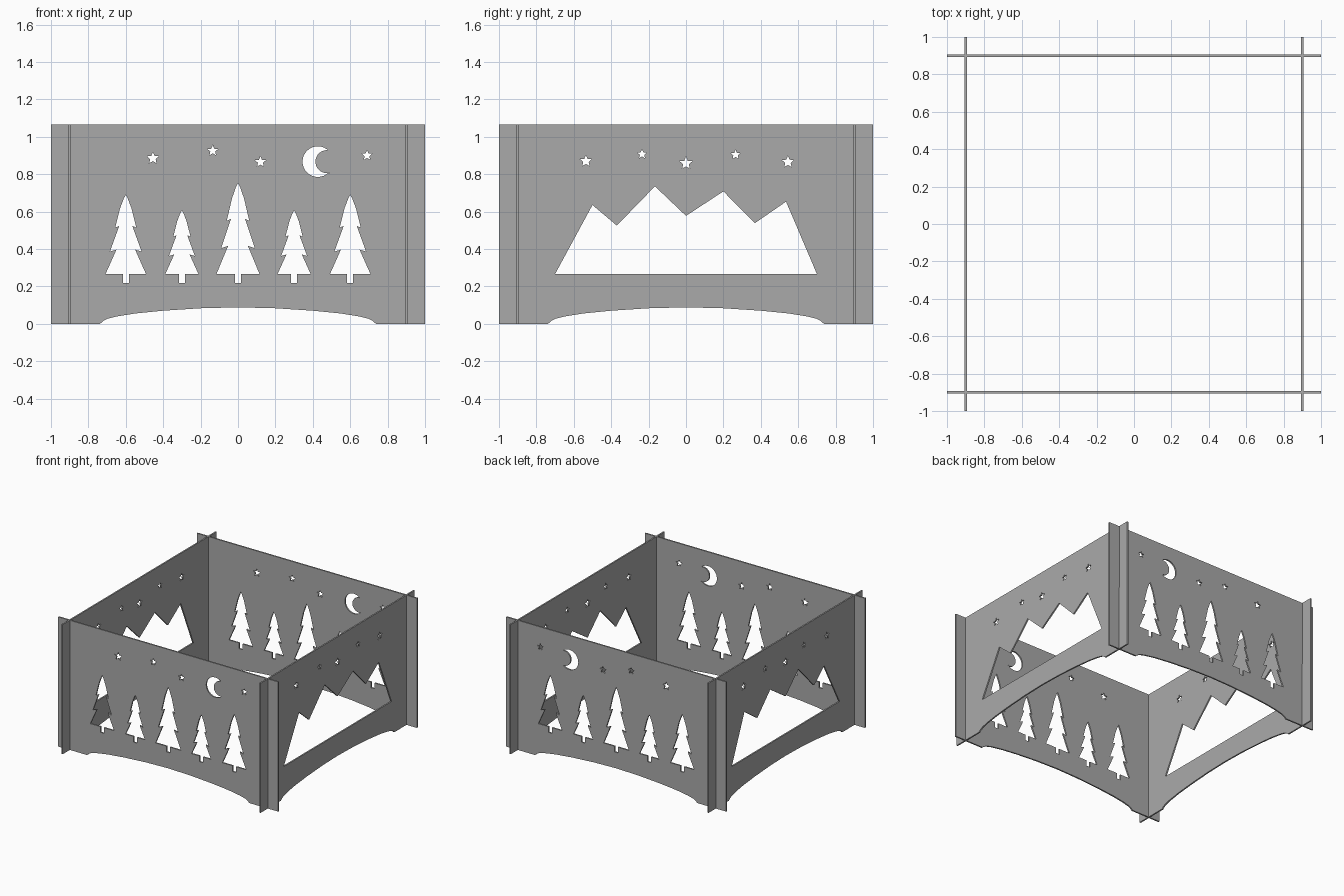
import bpy
from math import sin, cos, pi, radians
from mathutils import Matrix

cube = bpy.data.objects.get("Cube")
if cube:
    bpy.data.objects.remove(cube, do_unlink=True)

HEIGHT = 1.065
THICK = 0.012
OFFSET = 0.9
SLOT = 0.007      # half width of the interlocking slots
MID = HEIGHT / 2

steel = bpy.data.materials.new("grey steel")
steel.use_nodes = True
colour = (0.4, 0.4, 0.4, 1)
steel.diffuse_color = colour
steel.node_tree.nodes["Principled BSDF"].inputs["Base Color"].default_value = colour


def mirrored(half):
    """Close a right-hand half profile with its mirror image."""
    return half + [(-x, z) for x, z in reversed(half) if x > 0]


def arc(cx, cz, r, start, end, steps=24):
    angles = [radians(start + (end - start) * i / steps) for i in range(steps + 1)]
    return [(cx + r * cos(a), cz + r * sin(a)) for a in angles]


def star(cx, cz, r):
    radii = [r if i % 2 == 0 else r * 0.45 for i in range(10)]
    return [(cx + q * sin(i * pi / 5), cz + q * cos(i * pi / 5))
            for i, q in enumerate(radii)]


def tree(cx, width, height):
    base = 0.266
    crown = [(0, 0.487), (0.012, 0.462), (0.032, 0.405), (0.06, 0.285),
             (0.037, 0.296), (0.09, 0.138), (0.053, 0.15), (0.115, 0)]
    half = [(x * width, base + z * height) for x, z in crown]
    half += [(0.016, base), (0.016, 0.219)]
    return [(cx + x, z) for x, z in mirrored(half)]


def moon():
    outer = arc(0.427, 0.867, 0.082, 45, 315)
    inner = arc(0.4755, 0.867, 0.0615, 283, 77)
    return outer + inner


def outline(slot_on_top):
    """Panel edge with an arched foot and a half-height slot near each end."""
    arch = [(0, 0.088), (0.2, 0.083), (0.4, 0.07), (0.55, 0.055), (0.65, 0.039),
            (0.70, 0.026), (0.722, 0.014), (0.737, 0)]
    a, b = OFFSET - SLOT, OFFSET + SLOT
    bottom = [] if slot_on_top else [(a, 0), (a, MID), (b, MID), (b, 0)]
    top = [(b, HEIGHT), (b, MID), (a, MID), (a, HEIGHT)] if slot_on_top else []
    return mirrored(arch + bottom + [(1, 0), (1, HEIGHT)] + top)


def panel(name, loops, matrix):
    """Fill the outline, leaving inner loops as holes, and give it thickness."""
    curve = bpy.data.curves.new(name + "_profile", 'CURVE')
    curve.dimensions = '2D'
    curve.fill_mode = 'BOTH'
    curve.extrude = THICK / 2
    for loop in loops:
        spline = curve.splines.new('POLY')
        spline.points.add(len(loop) - 1)
        for point, (x, z) in zip(spline.points, loop):
            point.co = (x, z, 0, 1)
        spline.use_cyclic_u = True
    profile = bpy.data.objects.new(name + "_profile", curve)
    mesh = bpy.data.meshes.new_from_object(profile)
    bpy.data.objects.remove(profile)
    bpy.data.curves.remove(curve)
    mesh.name = name
    mesh.transform(matrix)
    mesh.materials.clear()
    mesh.materials.append(steel)
    for face in mesh.polygons:
        face.use_smooth = False
        face.material_index = 0
    bpy.context.collection.objects.link(bpy.data.objects.new(name, mesh))


# Forest cut-outs for the front and back
forest = [tree(0, 1, 1)]
for side in (-1, 1):
    forest += [tree(side * 0.6, 0.94, 0.87), tree(side * 0.3, 0.77, 0.7)]
forest += [star(-0.455, 0.885, 0.034), star(-0.135, 0.925, 0.03),
           star(0.12, 0.865, 0.031), star(0.69, 0.9, 0.029), moon()]

# Mountain cut-outs for the sides
mountains = [[(-0.70, 0.266), (-0.50, 0.635), (-0.37, 0.525), (-0.166, 0.735),
              (0, 0.577), (0.2, 0.708), (0.368, 0.538), (0.535, 0.653), (0.70, 0.266)]]
mountains += [star(-0.535, 0.87, 0.033), star(-0.235, 0.907, 0.027),
              star(0, 0.858, 0.036), star(0.265, 0.904, 0.027), star(0.545, 0.865, 0.034)]

# Four interlocking panels
upright = Matrix.Rotation(pi / 2, 4, 'X')
turned = Matrix.Rotation(pi / 2, 4, 'Z') @ upright
for name, side in (("front_panel", -1), ("back_panel", 1)):
    panel(name, [outline(False)] + forest,
          Matrix.Translation((0, side * OFFSET, 0)) @ upright)
for name, side in (("right_panel", -1), ("left_panel", 1)):
    panel(name, [outline(True)] + mountains,
          Matrix.Translation((side * OFFSET, 0, 0)) @ turned)
